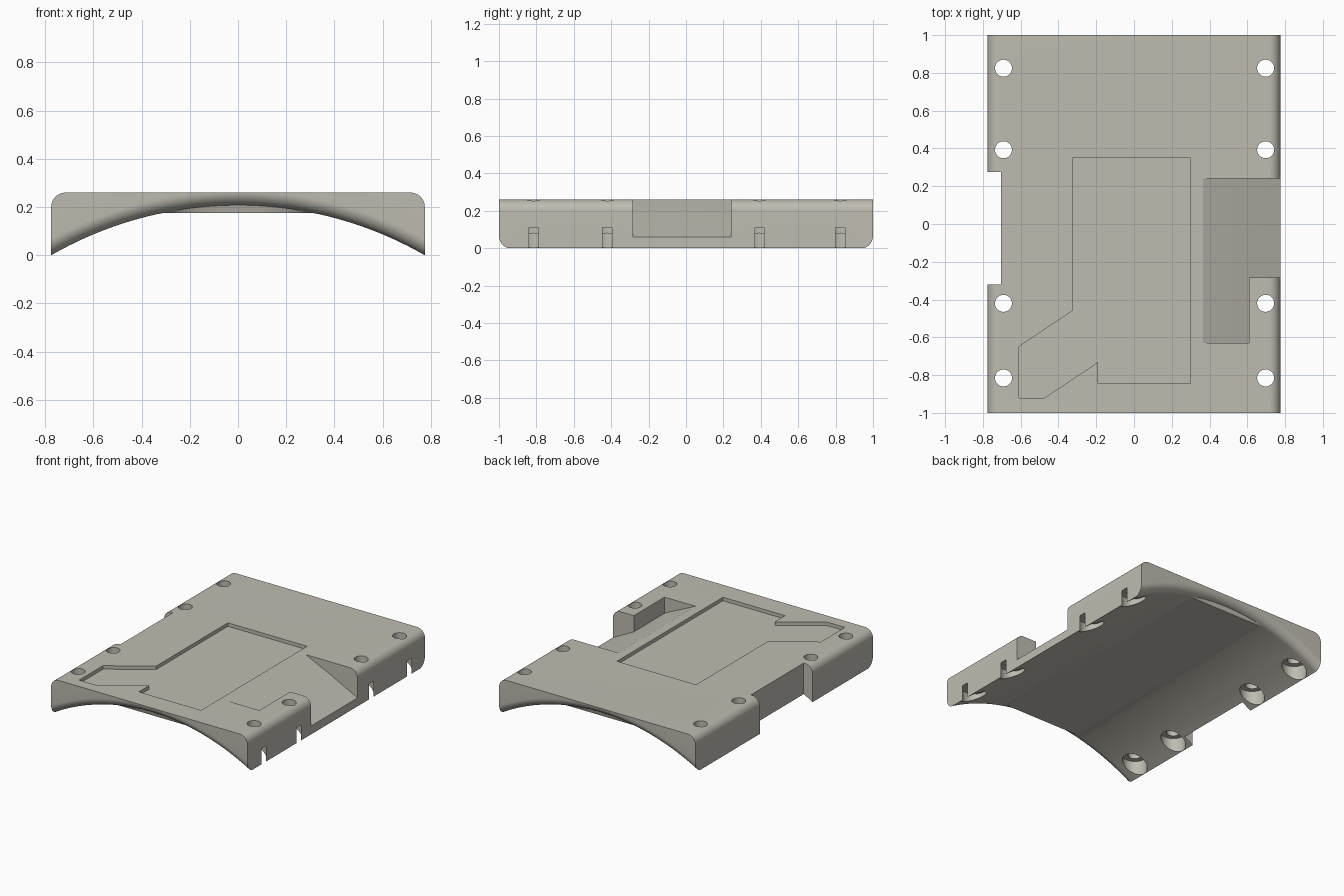
import bpy, bmesh, math

if "Cube" in bpy.data.objects:
    bpy.data.objects.remove(bpy.data.objects["Cube"])

HX, HY, TOP, FILLET = 0.775, 1.0, 0.26, 0.06
APEX, FLAT = 0.207, 0.175                  # vault crown and its flat ceiling
R = (HX ** 2 + APEX ** 2) / (2 * APEX)     # vault radius


def make(name, rings):
    """Solid lofted through matching closed rings of points."""
    bm = bmesh.new()
    rows = [[bm.verts.new(p) for p in ring] for ring in rings]
    n = len(rows[0])
    for a, b in zip(rows, rows[1:]):
        for i in range(n):
            j = (i + 1) % n
            bm.faces.new((a[i], a[j], b[j], b[i]))
    bm.faces.new(rows[0])
    bm.faces.new(rows[-1])
    bmesh.ops.recalc_face_normals(bm, faces=bm.faces)
    mesh = bpy.data.meshes.new(name)
    bm.to_mesh(mesh)
    bm.free()
    obj = bpy.data.objects.new(name, mesh)
    bpy.context.collection.objects.link(obj)
    return obj


def prism_y(name, xz, lo, hi):
    return make(name, [[(x, y, z) for x, z in xz] for y in (lo, hi)])


def prism_z(name, xy, lo, hi):
    return make(name, [[(x, y, z) for x, y in xy] for z in (lo, hi)])


def circle(x, y, r, n=40):
    return [(x + r * math.cos(math.tau * i / n), y + r * math.sin(math.tau * i / n))
            for i in range(n)]


def cut(body, cutter):
    cutter.hide_render = True
    mod = body.modifiers.new("cut", 'BOOLEAN')
    mod.operation, mod.solver, mod.object = 'DIFFERENCE', 'EXACT', cutter
    bpy.context.view_layer.objects.active = body
    bpy.ops.object.modifier_apply(modifier=mod.name)
    bpy.data.objects.remove(cutter)


# Block with rounded upper long edges
corner = [(HX - FILLET + FILLET * math.sin(a), TOP - FILLET + FILLET * math.cos(a))
          for a in (math.pi / 2 * i / 10 for i in range(11))]
profile = [(-x, z) for x, z in reversed(corner)] + corner + [(HX, -0.02), (-HX, -0.02)]
body = prism_y("saddle_plate", profile, -HY, HY)


# Vaulted underside, flaring outwards at both ends
def vault(y, d, flat):
    pts = []
    for i in range(65):
        x = -0.9 + 1.8 * i / 64
        z = APEX - R + math.sqrt((R + d) ** 2 - x * x)
        pts.append((x, y, min(z, FLAT) if flat else z))
    return pts + [(0.9, y, -0.6), (-0.9, y, -0.6)]


half = [(0.94, 0, True)]
for i in range(1, 11):
    a = math.pi / 2 * i / 10
    half.append((HY - FILLET + FILLET * math.sin(a), FILLET * (1 - math.cos(a)), False))
half.append((1.05, FILLET, False))
sections = [(-y, d, f) for y, d, f in reversed(half)] + half
cut(body, make("vault_cutter", [vault(*s) for s in sections]))

# Shallow tray in the top face
tray = [(-0.325, 0.35), (0.30, 0.35), (0.30, -0.845), (-0.19, -0.845), (-0.19, -0.73),
        (-0.475, -0.92), (-0.61, -0.92), (-0.61, -0.65), (-0.325, -0.46)]
cut(body, prism_z("tray_cutter", tray, TOP - 0.025, 0.5))

# Notch through the left edge
cut(body, prism_z("notch_cutter", [(-1, -0.32), (-0.705, -0.32), (-0.705, 0.275), (-1, 0.275)],
                  -0.5, 0.5))

# Sloped pocket open to the right edge, with a narrower extension
cut(body, prism_y("ramp_cutter", [(0.36, 0.263), (0.57, 0.165), (0.775, 0.06), (0.9, -0.01),
                                  (0.9, 0.5), (0.36, 0.5)], -0.283, 0.24))
cut(body, prism_y("ramp_extension_cutter", [(0.36, 0.263), (0.57, 0.165), (0.61, 0.1445),
                                            (0.61, 0.5), (0.36, 0.5)], -0.63, -0.2))

# Screw holes, counterbored from below; the right ones break through the wall
for x in (-0.691, 0.697):
    for y in (0.825, 0.393, -0.42, -0.815):
        cut(body, prism_z("hole_cutter", circle(x, y, 0.045), -0.5, 0.5))
        cut(body, prism_z("counterbore_cutter", circle(x, y, 0.082), -0.5, 0.11))

# Single warm grey
grey = bpy.data.materials.new("warm_grey")
grey.diffuse_color = (0.52, 0.50, 0.44, 1)
grey.use_nodes = True
grey.node_tree.nodes["Principled BSDF"].inputs["Base Color"].default_value = grey.diffuse_color
body.data.materials.clear()
body.data.materials.append(grey)
for p in body.data.polygons:
    p.material_index = 0
body.select_set(True)
bpy.context.view_layer.objects.active = body
bpy.ops.object.shade_smooth_by_angle(angle=math.radians(25))
